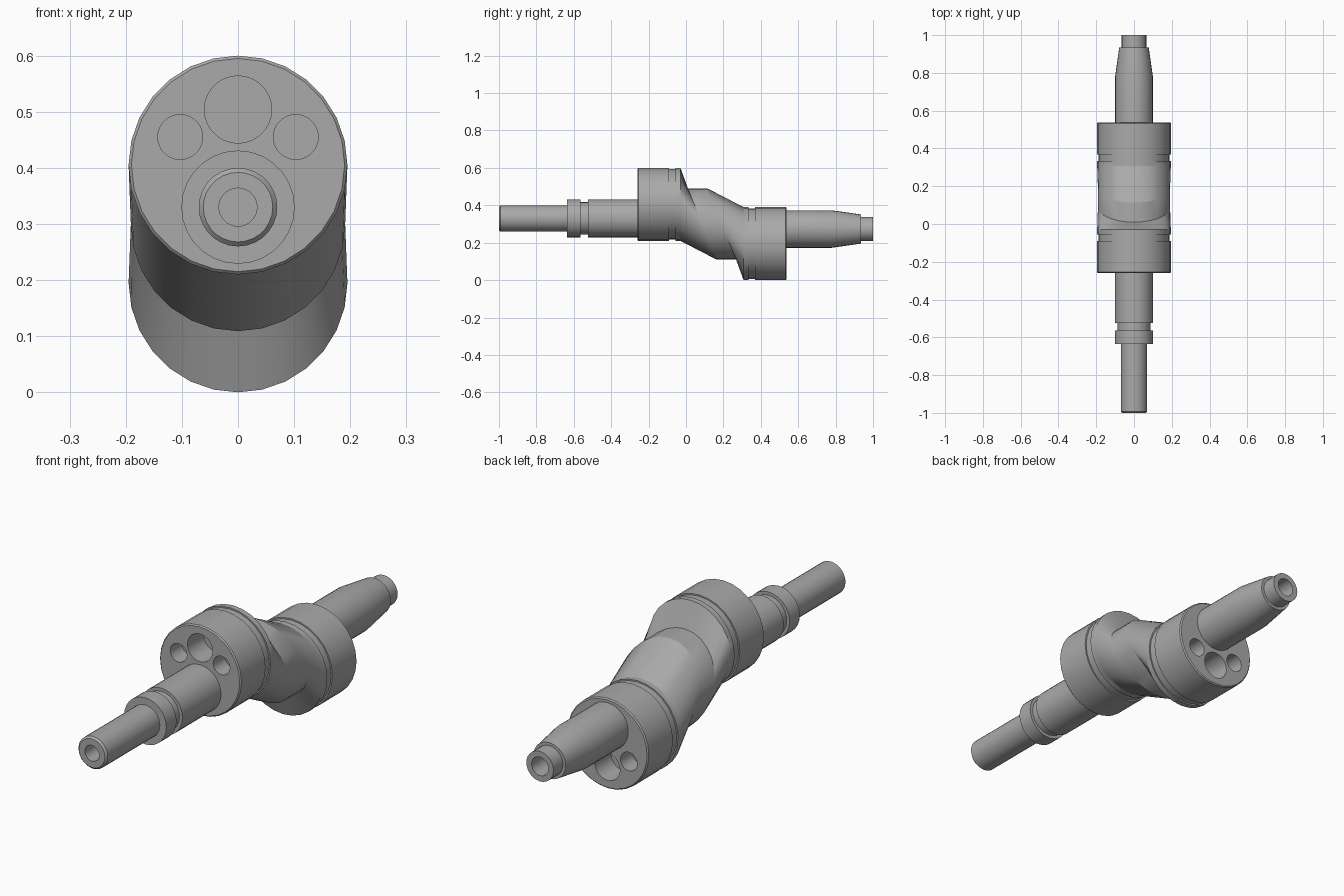
import bpy, bmesh, math

if "Cube" in bpy.data.objects:
    bpy.data.objects.remove(bpy.data.objects["Cube"])

SEG = 28
MID_Y, MID_Z = 0.139, 0.30      # point the body is half-turn symmetric about

steel = bpy.data.materials.new("dark_steel")
steel.diffuse_color = (0.40, 0.40, 0.40, 1)
steel.use_nodes = True
steel.node_tree.nodes["Principled BSDF"].inputs["Base Color"].default_value = steel.diffuse_color


def finish(obj):
    obj.data.materials.clear()
    obj.data.materials.append(steel)
    bpy.ops.object.select_all(action='DESELECT')
    obj.select_set(True)
    bpy.context.view_layer.objects.active = obj
    bpy.ops.object.shade_smooth_by_angle(angle=math.radians(25))


def loft(name, rings):
    """Skin rings of (y at top, y at bottom, radius, centre x, centre z); cap both ends."""
    bm = bmesh.new()
    prev = None
    for k, (yt, yb, r, cx, cz) in enumerate(rings):
        ring = []
        for i in range(SEG):
            a = 2 * math.pi * i / SEG
            s = math.sin(a)
            y = (yt + yb) / 2 + (yt - yb) / 2 * s
            ring.append(bm.verts.new((cx + r * math.cos(a), y, cz + r * s)))
        if prev:
            for i in range(SEG):
                j = (i + 1) % SEG
                bm.faces.new((prev[i], prev[j], ring[j], ring[i]))
        if k in (0, len(rings) - 1):
            bm.faces.new(ring)
        prev = ring
    bmesh.ops.recalc_face_normals(bm, faces=bm.faces)
    mesh = bpy.data.meshes.new(name)
    bm.to_mesh(mesh)
    bm.free()
    obj = bpy.data.objects.new(name, mesh)
    bpy.context.collection.objects.link(obj)
    return obj


def turned(name, profile, z, x=0.0):
    return loft(name, [(y, y, r, x, z) for y, r in profile])


# eccentric body: grooved disc flaring into the slanted end of the middle pin
R, DISC_Z = 0.195, 0.405
disc = [(-0.26, R - 0.005), (-0.255, R), (-0.09, R), (-0.09, R - 0.006),
        (-0.055, R - 0.006), (-0.055, R), (-0.03, R)]
half = [(y, y, r, 0, DISC_Z) for y, r in disc]
half.append((0.01, 0.165, 0.191, 0, MID_Z))
other = [(2 * MID_Y - yb, 2 * MID_Y - yt, r, 0, 2 * MID_Z - z)
         for yt, yb, r, _, z in reversed(half)]
body = loft("eccentric_body", half + other)

# lightening holes: one large and two small in each disc face
for x, z, r, depth in ((0, 0.504, 0.06, 0.11), (-0.103, 0.455, 0.04, 0.08),
                       (0.103, 0.455, 0.04, 0.08)):
    for rear in (False, True):
        ys = [-0.30, -0.26 + depth]
        cz = z
        if rear:
            ys, cz = [2 * MID_Y - y for y in ys], 2 * MID_Z - z
        cutter = turned("hole_cutter", [(y, r) for y in ys], cz, x)
        cutter.hide_render = True
        mod = body.modifiers.new("hole", 'BOOLEAN')
        mod.operation, mod.solver, mod.object = 'DIFFERENCE', 'EXACT', cutter
        bpy.context.view_layer.objects.active = body
        bpy.ops.object.modifier_apply(modifier=mod.name)
        bpy.data.objects.remove(cutter)
finish(body)

# front shaft with end bore, collar and ring groove
finish(turned("front_shaft", [
    (-0.90, 0.034), (-1.0, 0.034), (-1.0, 0.062), (-0.992, 0.07), (-0.635, 0.07),
    (-0.635, 0.101), (-0.565, 0.101), (-0.565, 0.087), (-0.525, 0.087),
    (-0.525, 0.101), (-0.24, 0.101)], 0.33))

# rear shaft with taper, stepped tip and end bore
finish(turned("rear_shaft", [
    (0.52, 0.10), (0.78, 0.10), (0.935, 0.078), (0.935, 0.065),
    (1.0, 0.065), (1.0, 0.04), (0.90, 0.04)], 0.273))
